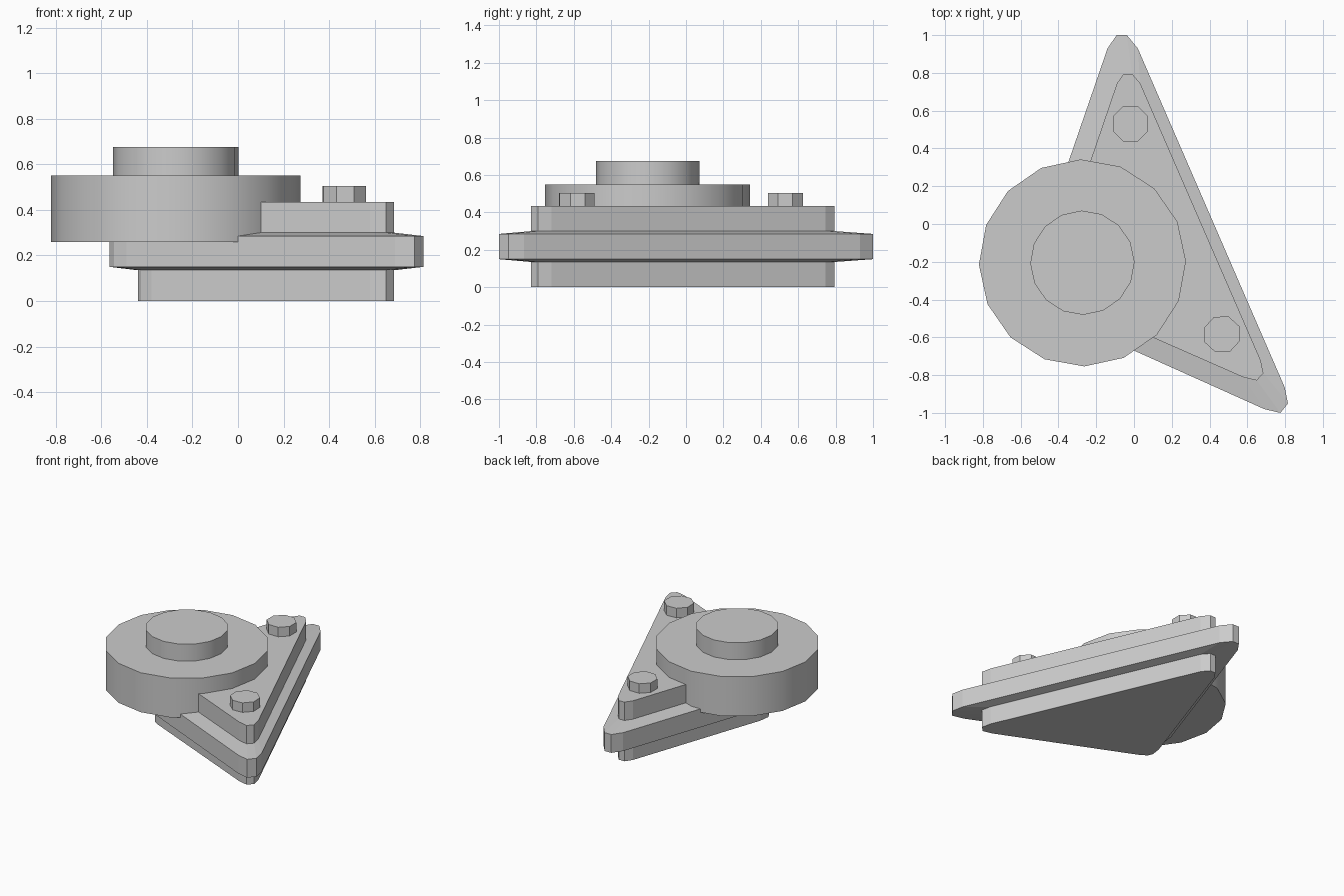
import bpy
import bmesh
from math import radians

if "Cube" in bpy.data.objects:
    bpy.data.objects.remove(bpy.data.objects["Cube"])


def loft(name, rings):
    """Closed solid through a stack of matching (outline, z) rings."""
    bm = bmesh.new()
    loops = [[bm.verts.new((x, y, z)) for x, y in outline] for outline, z in rings]
    for a, b in zip(loops, loops[1:]):
        for i in range(len(a)):
            j = (i + 1) % len(a)
            bm.faces.new((a[i], a[j], b[j], b[i]))
    bm.faces.new(loops[0])
    bm.faces.new(loops[-1])
    bmesh.ops.recalc_face_normals(bm, faces=bm.faces[:])
    mesh = bpy.data.meshes.new(name)
    bm.to_mesh(mesh)
    bm.free()
    ob = bpy.data.objects.new(name, mesh)
    bpy.context.collection.objects.link(ob)
    return ob


def cylinder(name, x, y, z0, z1, r, sides, turn, smooth=False):
    bpy.ops.mesh.primitive_cylinder_add(
        vertices=sides, radius=r, depth=z1 - z0,
        location=(x, y, (z0 + z1) / 2), rotation=(0, 0, radians(turn)))
    ob = bpy.context.object
    ob.name = name
    if smooth:
        bpy.ops.object.shade_smooth_by_angle(angle=radians(30))
    return ob


# Triangular body: narrow base, wide flange with shallow slopes, narrow upper plate
inner = [(-0.055, 0.795), (-0.01, 0.795), (0.033, 0.745),
         (0.67, -0.72), (0.685, -0.79), (0.65, -0.828), (0.58, -0.812),
         (-0.38, -0.39), (-0.425, -0.36), (-0.44, -0.325), (-0.43, -0.25),
         (-0.09, 0.745)]
outer = [(-0.092, 1.0), (-0.038, 1.0), (0.02, 0.93),
         (0.798, -0.865), (0.815, -0.95), (0.775, -1.0), (0.69, -0.98),
         (-0.49, -0.45), (-0.545, -0.415), (-0.565, -0.37), (-0.552, -0.266),
         (-0.14, 0.93)]
loft("triangular_housing", [(inner, 0), (inner, 0.135), (outer, 0.15),
                            (outer, 0.285), (inner, 0.30), (inner, 0.435)])

# Round drum and its raised hub
cylinder("drum", -0.273, -0.206, 0.26, 0.55, 0.548, 16, 1, smooth=True)
cylinder("hub", -0.273, -0.205, 0.54, 0.675, 0.276, 16, 1, smooth=True)

# Octagonal bolt heads at the two exposed corners
for i, (x, y, turn) in enumerate([(-0.018, 0.531, 22.5), (0.466, -0.584, 25)]):
    cylinder(f"bolt_head_{i + 1}", x, y, 0.42, 0.505, 0.101, 8, turn)
